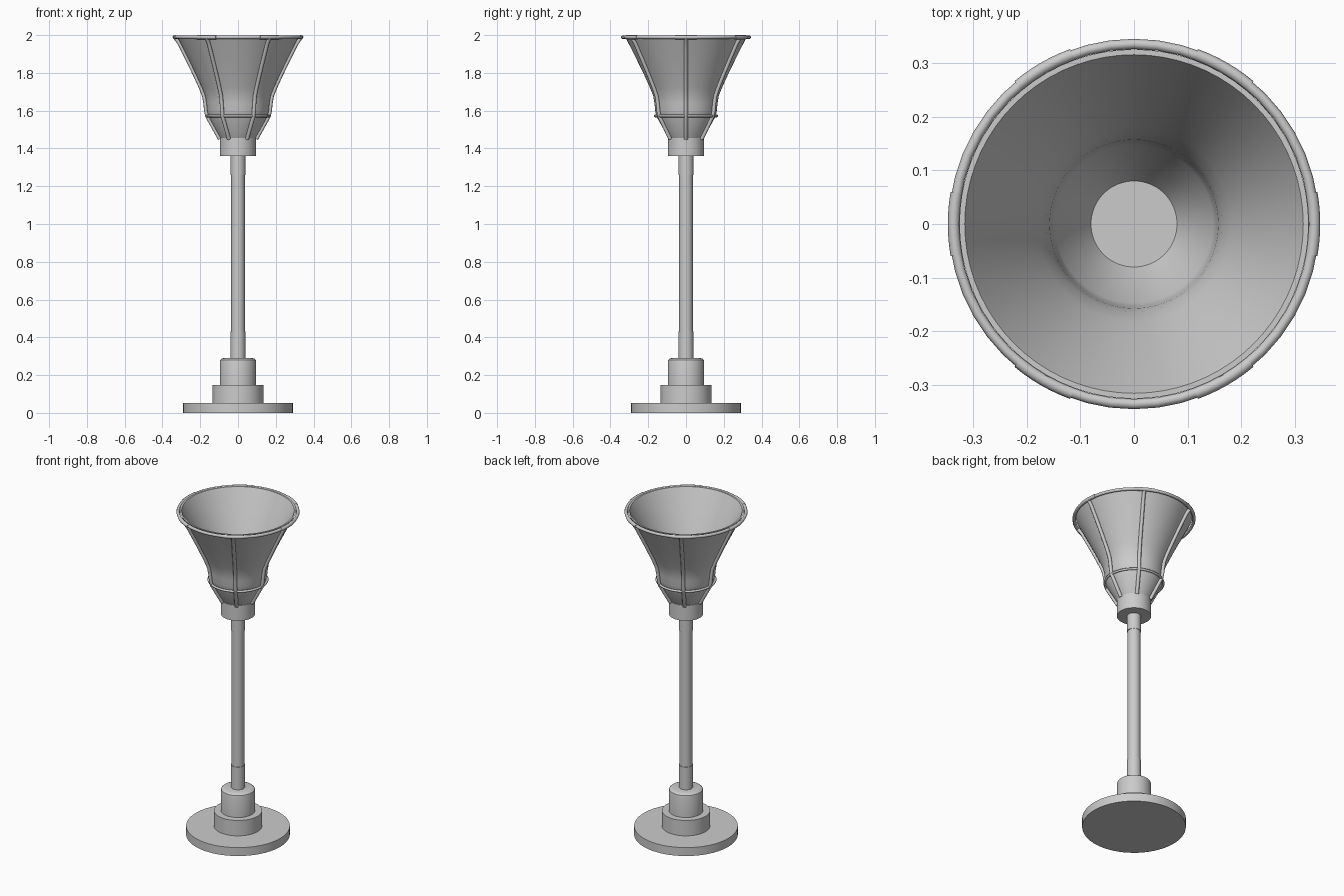
import bpy, bmesh
from math import sin, cos, tau, radians

if "Cube" in bpy.data.objects:
    bpy.data.objects.remove(bpy.data.objects["Cube"])


def finish(name, bm, angle=35):
    bmesh.ops.recalc_face_normals(bm, faces=bm.faces)
    me = bpy.data.meshes.new(name)
    bm.to_mesh(me)
    bm.free()
    ob = bpy.data.objects.new(name, me)
    bpy.context.collection.objects.link(ob)
    bpy.ops.object.select_all(action='DESELECT')
    ob.select_set(True)
    bpy.context.view_layer.objects.active = ob
    bpy.ops.object.shade_smooth_by_angle(angle=radians(angle))
    return ob


def lathe(name, profile, n=64):
    """Revolve (radius, height) points around z; radius 0 closes the end."""
    bm = bmesh.new()
    vs = [bm.verts.new((r, 0, z)) for r, z in profile]
    es = [bm.edges.new(p) for p in zip(vs, vs[1:])]
    bmesh.ops.spin(bm, geom=vs + es, cent=(0, 0, 0), axis=(0, 0, 1),
                   angle=tau, steps=n, use_duplicate=False)
    bmesh.ops.remove_doubles(bm, verts=bm.verts, dist=1e-5)
    return finish(name, bm)


def cylinder(name, r, z0, z1):
    return lathe(name, [(0, z0), (r, z0), (r, z1), (0, z1)])


def tube(name, points, radius, cyclic=False, kind='POLY'):
    """Round bar along a path."""
    cu = bpy.data.curves.new(name, 'CURVE')
    cu.dimensions = '3D'
    cu.bevel_depth = radius
    cu.bevel_resolution = 2
    cu.use_fill_caps = True
    sp = cu.splines.new(kind)
    sp.points.add(len(points) - 1)
    for p, co in zip(sp.points, points):
        p.co = (*co, 1)
    sp.use_cyclic_u = cyclic
    sp.use_smooth = True
    ob = bpy.data.objects.new(name, cu)
    bpy.context.collection.objects.link(ob)
    return ob


def arc(r, z, a0, a1, n):
    return [(r * cos(a0 + (a1 - a0) * i / n), r * sin(a0 + (a1 - a0) * i / n), z)
            for i in range(n + 1)]


# Stepped base
cylinder("base_plate", 0.29, 0, 0.052)
cylinder("base_step", 0.135, 0.05, 0.147)
lathe("base_collar", [(0, 0.14), (0.096, 0.14), (0.096, 0.273), (0.094, 0.281),
                      (0.086, 0.287), (0.074, 0.291), (0, 0.291)])

# Post with slightly thicker end sleeves
cylinder("post", 0.036, 0.28, 1.37)
cylinder("lower_sleeve", 0.039, 0.28, 0.43)
cylinder("upper_sleeve", 0.039, 1.26, 1.37)
cylinder("bowl_socket", 0.096, 1.36, 1.455)

# Flared thin-walled bowl
outer = [(0.09, 1.45), (0.157, 1.57), (0.163, 1.60), (0.167, 1.64), (0.174, 1.68),
         (0.186, 1.73), (0.213, 1.80), (0.241, 1.86), (0.270, 1.91), (0.296, 1.955), (0.325, 1.997)]
# straighten the upper flare into an even slope
outer = outer[:5] + [(0.174 + 0.151 * t ** 1.08, 1.68 + 0.317 * t)
                     for t in (i / 8 for i in range(1, 9))]
inner = [(r - 0.01, z) for r, z in reversed(outer)]
inner[-1] = (0.08, 1.457)
lathe("bowl", outer + inner + [(0, 1.457)], 72)

# Hoops around the bowl
tube("lower_hoop", arc(0.164, 1.572, 0, tau, 48)[:-1], 0.007, True)
tube("rim_hoop", arc(0.335, 1.989, 0, tau, 48)[:-1], 0.0095, True)

# Six ribs, each with a clamp on the rim
rib = [(r + 0.006, z) for r, z in outer[:-1]] + [(0.333, 1.988)]
for k in range(6):
    a = k * tau / 6
    tube(f"rib_{k + 1}", [(r * cos(a), r * sin(a), z) for r, z in rib], 0.0105)
    tube(f"rim_clamp_{k + 1}", arc(0.3355, 1.989, a - radians(10), a + radians(10), 6), 0.011)
